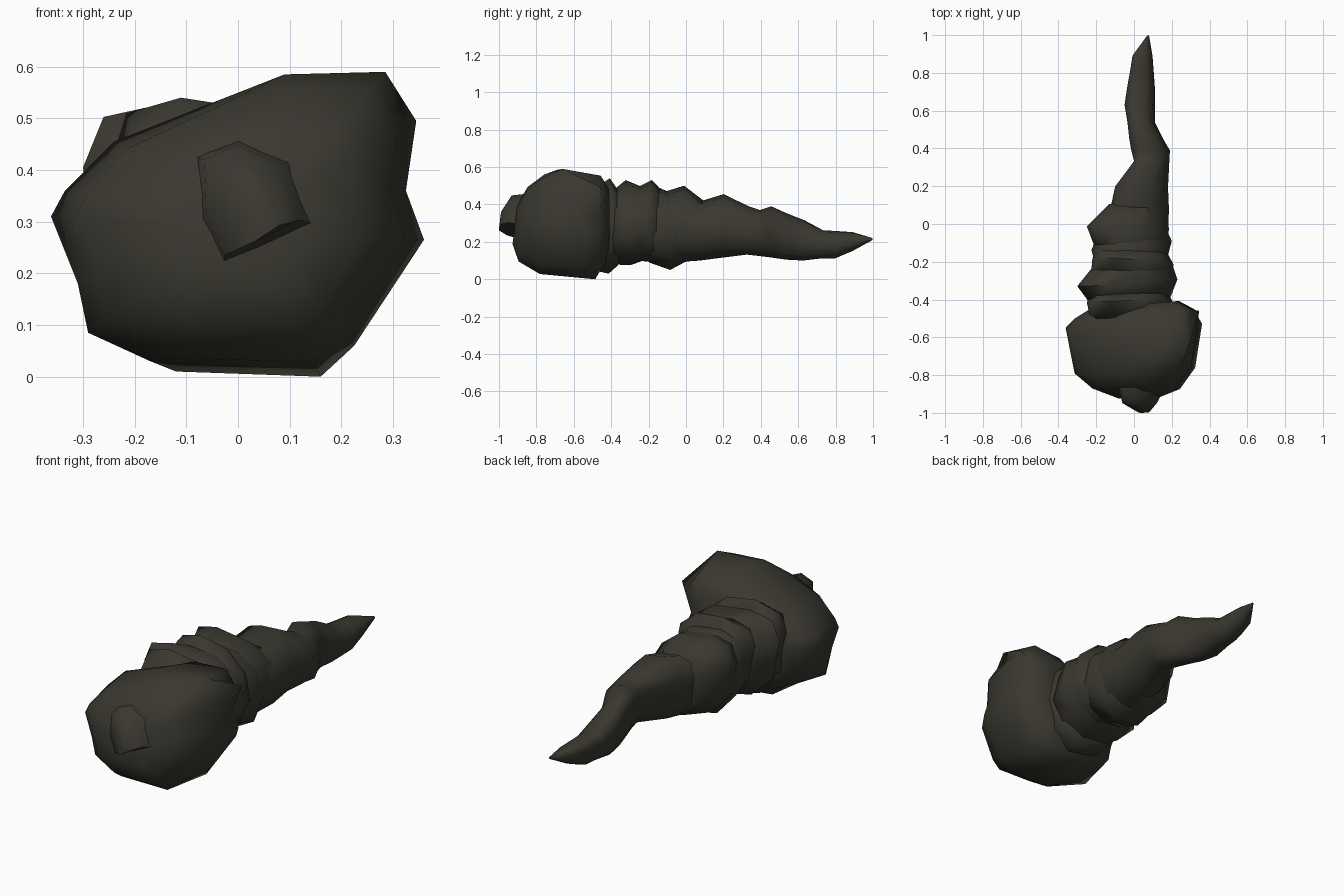
import bpy, bmesh, math

if "Cube" in bpy.data.objects:
    bpy.data.objects.remove(bpy.data.objects["Cube"])

hide = bpy.data.materials.new("dark olive hide")
hide.diffuse_color = (0.042, 0.039, 0.029, 1)
hide.use_nodes = True
hide.node_tree.nodes["Principled BSDF"].inputs["Base Color"].default_value = hide.diffuse_color


def skin(name, loops, angle=65):
    """Bridge a list of equal-length point loops, cap both ends, shade smooth."""
    bm = bmesh.new()
    loops = [[bm.verts.new(p) for p in loop] for loop in loops]
    n = len(loops[0])
    for a, b in zip(loops, loops[1:]):
        for i in range(n):
            j = (i + 1) % n
            bm.faces.new((a[i], a[j], b[j], b[i]))
    bm.faces.new(loops[0])
    bm.faces.new(loops[-1])
    bmesh.ops.recalc_face_normals(bm, faces=bm.faces)
    me = bpy.data.meshes.new(name)
    bm.to_mesh(me)
    bm.free()
    ob = bpy.data.objects.new(name, me)
    bpy.context.collection.objects.link(ob)
    me.materials.append(hide)
    bpy.ops.object.select_all(action='DESELECT')
    ob.select_set(True)
    bpy.context.view_layer.objects.active = ob
    bpy.ops.object.shade_smooth_by_angle(angle=math.radians(angle))


def loft(name, section, rings, lean=0.0, yaw=0.0):
    """Rings are (y, xmin, xmax, zmin, zmax); lean / yaw tilt them along y."""
    loops = []
    for y, x0, x1, z0, z1 in rings:
        cx, cz, rx, rz = (x0 + x1) / 2, (z0 + z1) / 2, (x1 - x0) / 2, (z1 - z0) / 2
        loops.append([(cx + u * rx, y + lean * v * rz + yaw * u * rx, cz + v * rz) for u, v in section])
    skin(name, loops)


# head: lopsided widest rim, domed to the front and tucked in behind
rim = [(-.362, -.55, .31), (-.335, -.58, .36), (-.24, -.57, .455), (-.05, -.6, .53),
       (.09, -.69, .585), (.285, -.66, .59), (.345, -.46, .495), (.325, -.6, .36),
       (.36, -.53, .265), (.225, -.56, .06), (.16, -.485, 0), (-.12, -.53, .01),
       (-.17, -.66, .03), (-.29, -.72, .085), (-.31, -.72, .18)]
CX, CZ = .02, .29


def scaled_rim(s, y, lean=0.0, yaw=0.0, blend=0.0):
    """Rim shrunk about its centre; blend evens it toward a round outline."""
    out = []
    for px, _, pz in rim:
        dx, dz = px - CX, pz - CZ
        k = s * ((1 - blend) + blend * .31 / math.hypot(dx, dz))
        out.append((CX + dx * k, y + lean * dz * k + yaw * dx * k, CZ + dz * k))
    return out


skin("head", [
    scaled_rim(.36, -.915, .12, 0, .5),
    scaled_rim(.68, -.872, .12, 0, .4),
    scaled_rim(.91, -.775, .05, .05, .2),
    rim,
    scaled_rim(.88, -.475, .0, .08),
    scaled_rim(.64, -.425, .0, .08)], 80)

# blunt snout
nose_section = [(-1, .74), (-.32, 1), (.57, .66), (1, -.36), (-.57, -1), (-.96, -.28)]
loft("snout", nose_section, [
    (-.84, -.085, .175, .205, .46),
    (-.945, -.065, .12, .235, .448),
    (-.995, .02, .08, .262, .36)], lean=.12)

# lumpy body outline, high on the left
body_section = [(-1, .45), (-.85, .88), (-.38, 1), (.35, .9), (.84, .5),
                (1, -.15), (.75, -.72), (.2, -1), (-.45, -.88), (-.88, -.4)]

# overlapping neck folds, each flaring then tucking in
folds = [
    ((-.50, -.23, .2, .05, .48), (-.41, -.25, .2, .03, .54), (-.36, -.22, .18, .075, .47)),
    ((-.41, -.23, .19, .08, .45), (-.31, -.30, .23, .075, .53), (-.19, -.2, .19, .115, .48)),
    ((-.30, -.23, .19, .11, .48), (-.20, -.22, .21, .095, .53), (-.13, -.18, .17, .1, .46)),
    ((-.22, -.20, .17, .09, .47), (-.11, -.225, .2, .05, .487), (-.03, -.19, .165, .09, .45)),
    ((-.15, -.20, .17, .09, .46), (-.02, -.25, .185, .09, .5), (.1, -.13, .17, .105, .41)),
]
tilts = [(.02, .03), (-.03, .06), (.06, -.06), (-.1, .08), (.04, -.02)]
for i, (rings, (lean, yaw)) in enumerate(zip(folds, tilts)):
    loft(f"neck_fold_{i + 1}", body_section, rings, lean, yaw)

# abdomen running into the bent, pointed tail
loft("abdomen_and_tail", body_section, [
    (-.06, -.18, .18, .09, .45),
    (.08, -.125, .185, .1, .42),
    (.195, -.1, .18, .115, .455),
    (.33, -.0, .187, .132, .39),
    (.39, -.015, .19, .125, .37),
    (.45, -.025, .155, .118, .39),
    (.54, -.035, .11, .105, .35),
    (.63, -.05, .11, .1, .315),
    (.73, -.035, .11, .112, .262),
    (.80, -.022, .105, .112, .258),
    (.89, -.008, .098, .15, .252),
    (.998, .07, .08, .21, .22)], lean=.04)
